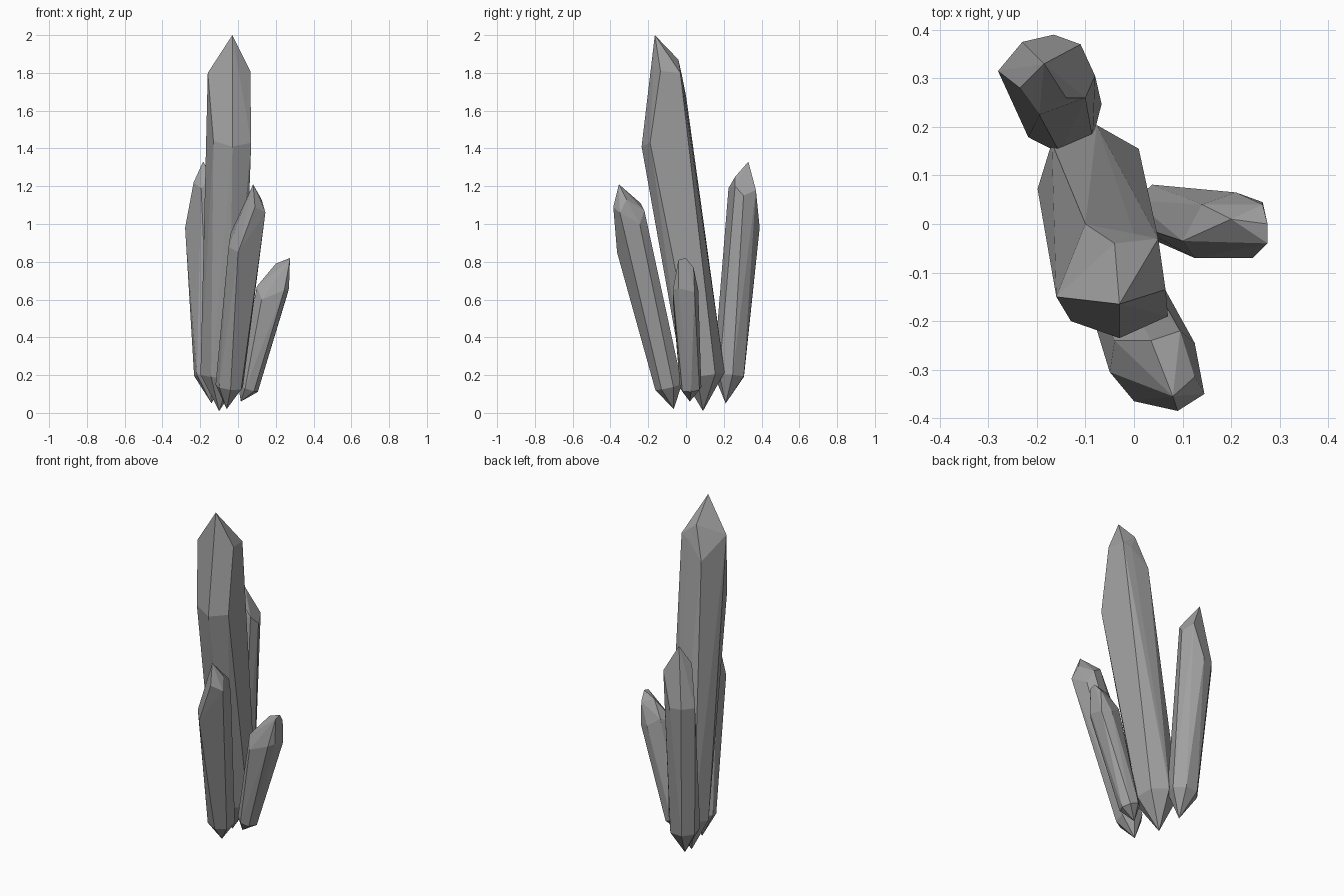
import bpy
import bmesh
from math import cos, sin, tau
from mathutils import Vector

default_cube = bpy.data.objects.get("Cube")
if default_cube:
    bpy.data.objects.remove(default_cube, do_unlink=True)

# One plain stone grey for the whole cluster
stone = bpy.data.materials.new("stone_grey")
stone.use_nodes = True
grey = (0.35, 0.35, 0.35, 1)
stone.diffuse_color = grey
stone.node_tree.nodes["Principled BSDF"].inputs["Base Color"].default_value = grey


def point(centimetres):
    return Vector(centimetres) / 100


def foot_ring(centre, radius, sides, phase, axis):
    """Regular polygon lying square to the crystal's own axis."""
    across = Vector((1, 0, 0))
    across = (across - axis * across.dot(axis)).normalized()
    forward = axis.cross(across)
    angles = [phase + tau * step / sides for step in range(sides)]
    return [centre + radius * (across * cos(a) + forward * sin(a)) for a in angles]


def make_crystal(name, root, foot, radius, phase, shoulder, tip, sides=7):
    """Pointed root, regular foot, irregular shoulder and chipped tip, wrapped as one faceted stone."""
    root, foot, tip = point(root), point(foot), point(tip)
    axis = (tip - root).normalized()
    corners = [root, tip]
    corners += foot_ring(foot, radius / 100, sides, phase, axis)
    corners += [point(corner) for corner in shoulder]

    bm = bmesh.new()
    for corner in corners:
        bm.verts.new(corner)
    hull = bmesh.ops.convex_hull(bm, input=bm.verts[:])
    spare = {v for v in hull["geom_interior"] + hull["geom_unused"]
             if isinstance(v, bmesh.types.BMVert)}
    bmesh.ops.delete(bm, geom=list(spare), context="VERTS")
    # Merge almost flat triangles into broad crystal facets
    bmesh.ops.dissolve_limit(bm, angle_limit=0.06, verts=bm.verts[:], edges=bm.edges[:])
    bmesh.ops.recalc_face_normals(bm, faces=bm.faces[:])

    mesh = bpy.data.meshes.new(name)
    bm.to_mesh(mesh)
    bm.free()
    mesh.materials.append(stone)
    crystal = bpy.data.objects.new(name, mesh)
    bpy.context.collection.objects.link(crystal)
    return crystal


# Tall central crystal, leaning forward
make_crystal(
    "tall_crystal", root=(-10, 9, 1), foot=(-8.5, 9, 20), radius=11.5, phase=0.6,
    shoulder=[(-16, -15, 180), (-10, 0, 168), (-4, -4, 187), (0, -2, 178), (5, -3, 180),
              (6.5, -13.5, 181), (7, -19, 143), (-3, -23.5, 141), (-13, -20, 144)],
    tip=(-3, -16.5, 200))

# Medium crystal behind, leaning back
make_crystal(
    "back_crystal", root=(-14, 21, 5), foot=(-15, 23, 20), radius=8.5, phase=0.2,
    shoulder=[(-28, 31.5, 98), (-23, 37.5, 98), (-16.5, 39, 98), (-11, 37, 118),
              (-8, 30.5, 115), (-23.5, 28, 122), (-19.5, 22.5, 119), (-14, 26, 125),
              (-10, 26, 120)],
    tip=(-18.5, 33, 133))

# Medium crystal in front, leaning forward
make_crystal(
    "front_crystal", root=(-6, -6.5, 2), foot=(-4.5, -9, 14), radius=7.5, phase=0.3,
    shoulder=[(14.5, -35, 106), (9, -38.5, 109), (0, -36.5, 85), (-5, -30.5, 88),
              (-4, -24, 95), (3.5, -24, 111), (9.5, -22, 107), (12.5, -24.5, 100),
              (12.5, -31.5, 113)],
    tip=(8, -35.5, 121))

# Short side crystal, leaning outward
make_crystal(
    "side_crystal", root=(1.5, 2, 6), foot=(5, 2.5, 13), radius=5.8, phase=0,
    shoulder=[(27, -4, 66), (24.5, -7, 65), (12.5, -7, 60), (10, -3.5, 67), (14, 4, 70),
              (21, 6.5, 65), (26.5, 4.5, 64), (26.5, 4, 77), (20, 1, 79),
              (27.5, 0, 82)],
    tip=(27.5, -4, 81))
